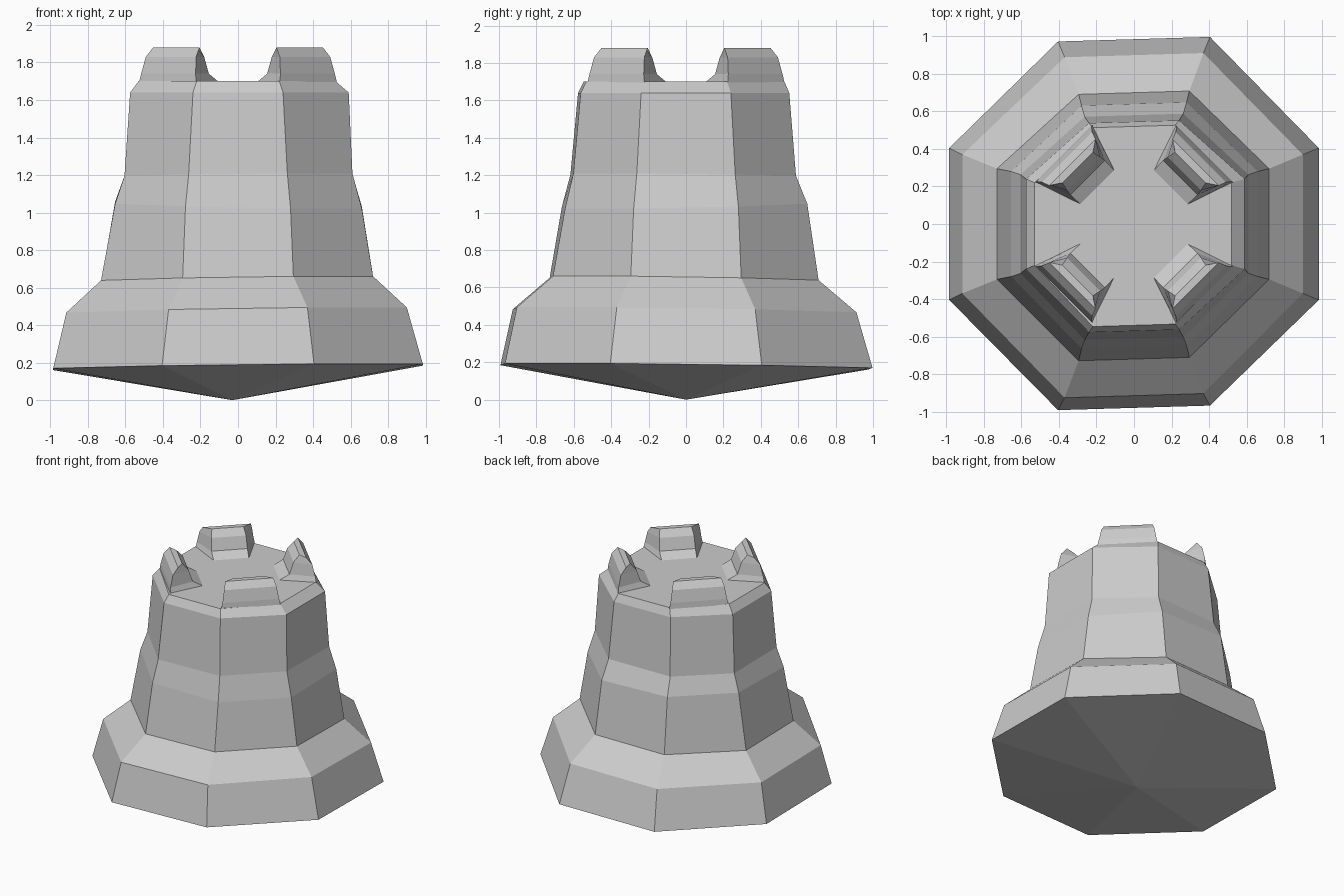
import bpy
import bmesh
from math import pi
from mathutils import Matrix, Vector

default_cube = bpy.data.objects.get("Cube")
if default_cube:
    bpy.data.objects.remove(default_cube, do_unlink=True)

stone = bpy.data.materials.new("pale grey stone")
stone.use_nodes = True
stone.diffuse_color = (0.6, 0.6, 0.6, 1)
stone.node_tree.nodes["Principled BSDF"].inputs["Base Color"].default_value = (0.6, 0.6, 0.6, 1)


def finish(name, bm):
    """Turn a bmesh into a flat shaded stone object."""
    bmesh.ops.recalc_face_normals(bm, faces=bm.faces)
    mesh = bpy.data.meshes.new(name)
    bm.to_mesh(mesh)
    bm.free()
    mesh.materials.append(stone)
    obj = bpy.data.objects.new(name, mesh)
    bpy.context.collection.objects.link(obj)
    return obj


def skin(bm, rings):
    """Join stacked closed rings of points with quads; return the vertex rings."""
    loops = [[bm.verts.new(p) for p in ring] for ring in rings]
    for low, high in zip(loops, loops[1:]):
        for i in range(len(low)):
            j = (i + 1) % len(low)
            bm.faces.new((low[i], low[j], high[j], high[i]))
    return loops


def octagon(z, right, left, back, front, half, tilt):
    """Uneven eight sided ring, with flat sides facing the four axes."""
    outline = [(right, -half), (right, half), (half, back), (-half, back),
               (-left, half), (-left, -half), (-half, -front), (half, -front)]
    points = []
    for x, y in outline:
        if abs(y) > abs(x):
            y += 0.03 * x
        points.append(Vector((x, y, z + tilt * (x - y))))
    return points


# Tower: flared foot, tapering shaft and bevelled rim
profile = [
    (0.177, 0.985, 0.985, 0.985, 0.98, 0.405, 0.012),
    (0.475, 0.9, 0.915, 0.9, 0.915, 0.37, 0.015),
    (0.645, 0.72, 0.73, 0.7, 0.72, 0.295, 0.015),
    (1.04, 0.66, 0.655, 0.64, 0.655, 0.28, -0.02),
    (1.2, 0.61, 0.605, 0.58, 0.61, 0.263, 0.01),
    (1.64, 0.59, 0.575, 0.545, 0.57, 0.24, 0),
    (1.7, 0.52, 0.53, 0.52, 0.54, 0.22, 0),
]
bm = bmesh.new()
loops = skin(bm, [octagon(*row) for row in profile])
bm.faces.new(loops[-1])

# Shallow pointed underside
tip = bm.verts.new((-0.03, 0, 0))
foot = loops[0]
for i, vert in enumerate(foot):
    bm.faces.new((vert, tip, foot[(i + 1) % len(foot)]))
finish("tower", bm)

# Battlements on the diagonals: height, inner radius, inner half width,
# outer radius, outer half width
steps = [
    (1.695, 0.27, 0.127, 0.53, 0.215),
    (1.74, 0.35, 0.13, 0.525, 0.205),
    (1.83, 0.38, 0.125, 0.505, 0.19),
    (1.88, 0.425, 0.115, 0.465, 0.175),
]
for index, side in enumerate(("back_left", "back_right", "front_right", "front_left")):
    bm = bmesh.new()
    rings = []
    for z, r_in, t_in, r_out, t_out in steps:
        rings.append([(r_in, -t_in, z), (r_out, -t_out, z),
                      (r_out, t_out, z), (r_in, t_in, z)])
    loops = skin(bm, rings)
    bm.faces.new(loops[-1])
    bm.transform(Matrix.Rotation(pi / 4 + index * pi / 2, 4, "Z"))
    finish("battlement_" + side, bm)
